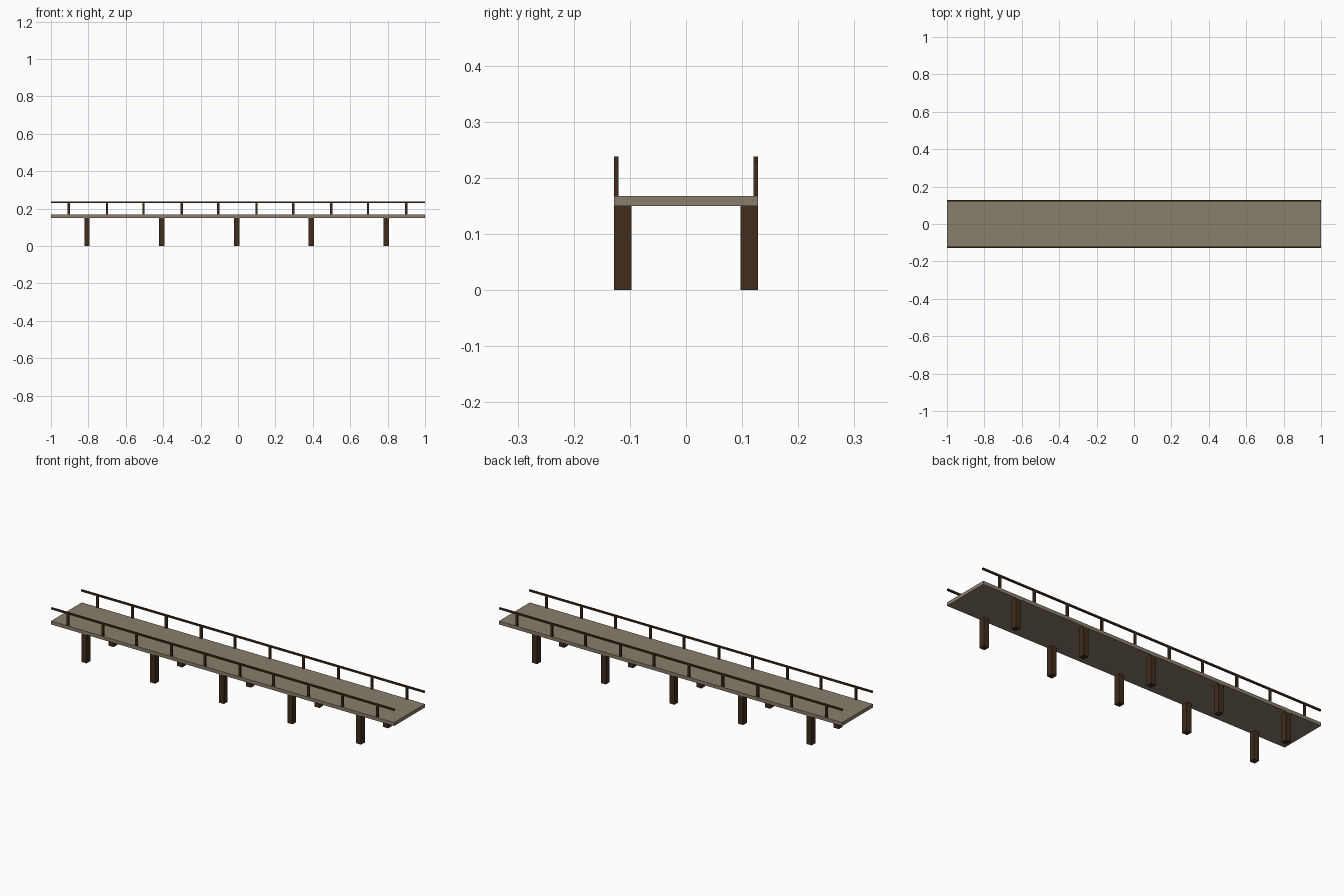
import bpy

if "Cube" in bpy.data.objects:
    bpy.data.objects.remove(bpy.data.objects["Cube"])


def material(name, color):
    m = bpy.data.materials.new(name)
    m.diffuse_color = (*color, 1)
    m.use_nodes = True
    m.node_tree.nodes["Principled BSDF"].inputs["Base Color"].default_value = m.diffuse_color
    return m


deck_mat = material("weathered_planks", (0.25, 0.21, 0.145))
wood_mat = material("dark_timber", (0.05, 0.026, 0.012))


def box(name, x, y, z, mat):
    """Box from (min, max) pairs on each axis."""
    spans = (x, y, z)
    bpy.ops.mesh.primitive_cube_add(size=1, location=[(a + b) / 2 for a, b in spans])
    ob = bpy.context.object
    ob.name = name
    ob.scale = [b - a for a, b in spans]
    bpy.ops.object.transform_apply(location=True, rotation=False, scale=True)
    ob.data.materials.append(mat)
    return ob


def both_sides(ob):
    """Mirror a part across the bridge's centre line."""
    mod = ob.modifiers.new("mirror", 'MIRROR')
    mod.use_axis = (False, True, False)
    ob.location = (0, 0, 0)


SECTIONS, LENGTH, HALF_W = 5, 0.4, 0.128
UNDER, DECK, RAIL_LOW, RAIL_TOP = 0.15, 0.168, 0.229, 0.238

for i in range(SECTIONS):
    x0 = -1 + i * LENGTH
    mid = x0 + LENGTH / 2
    n = i + 1

    # deck slab
    box(f"deck_section_{n}", (x0, x0 + LENGTH), (-HALF_W, HALF_W), (UNDER, DECK), deck_mat)

    # supporting piles, set slightly off the section centre
    both_sides(box(f"pile_pair_{n}", (mid - 0.022, mid + 0.007),
                   (-HALF_W, -HALF_W + 0.031), (0, UNDER), wood_mat))

    # handrail bars
    both_sides(box(f"handrail_pair_{n}", (x0, x0 + LENGTH),
                   (-HALF_W, -HALF_W + 0.008), (RAIL_LOW, RAIL_TOP), wood_mat))

    # two uprights per section
    for label, dx in (("a", -0.105), ("b", 0.099)):
        both_sides(box(f"rail_post_pair_{n}{label}", (mid + dx - 0.006, mid + dx + 0.006),
                       (-HALF_W, -HALF_W + 0.008), (DECK, RAIL_LOW), wood_mat))
